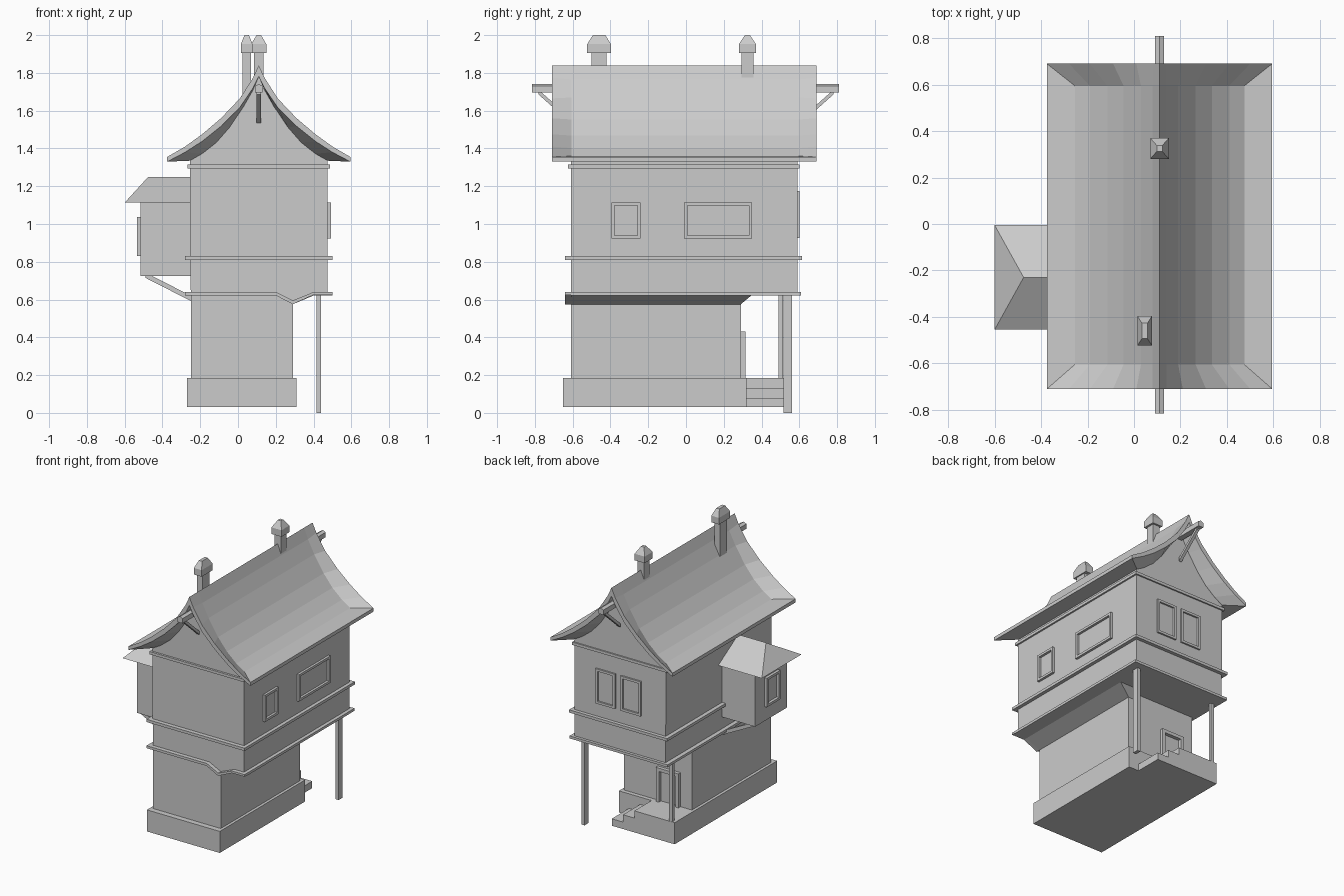
import bpy, bmesh
from mathutils import Vector

if "Cube" in bpy.data.objects:
    bpy.data.objects.remove(bpy.data.objects["Cube"])


def finish(name, bm):
    bmesh.ops.recalc_face_normals(bm, faces=bm.faces)
    me = bpy.data.meshes.new(name)
    bm.to_mesh(me)
    bm.free()
    ob = bpy.data.objects.new(name, me)
    bpy.context.collection.objects.link(ob)
    return ob


def hull(name, pts):
    bm = bmesh.new()
    for p in pts:
        bm.verts.new(p)
    bmesh.ops.convex_hull(bm, input=bm.verts[:])
    bmesh.ops.dissolve_limit(bm, angle_limit=0.01, verts=bm.verts[:], edges=bm.edges[:])
    return finish(name, bm)


def rect(x0, x1, y0, y1, z):
    return [(x0, y0, z), (x1, y0, z), (x1, y1, z), (x0, y1, z)]


def box(name, x0, x1, y0, y1, z0, z1):
    return hull(name, rect(x0, x1, y0, y1, z0) + rect(x0, x1, y0, y1, z1))


def prism(name, prof, y0, y1):
    """Extrude an x-z outline along y."""
    bm = bmesh.new()
    f = bm.faces.new([bm.verts.new((x, y0, z)) for x, z in prof])
    r = bmesh.ops.extrude_face_region(bm, geom=[f])
    verts = [v for v in r["geom"] if isinstance(v, bmesh.types.BMVert)]
    bmesh.ops.translate(bm, vec=(0, y1 - y0, 0), verts=verts)
    return finish(name, bm)


def strut(name, a, b, w, h):
    """Square timber between two points; h is measured in z."""
    pts = []
    d = Vector(b) - Vector(a)
    side = Vector((d.y, -d.x, 0)).normalized() * w / 2
    for p in (Vector(a), Vector(b)):
        for s in (-1, 1):
            for k in (0, h):
                pts.append(p + side * s + Vector((0, 0, k)))
    return hull(name, pts)


def frame(name, axis, wall, out, a0, a1, z0, z1, t=0.017, sill=True):
    """Raised frame on a wall that faces along x or y."""
    lo, hi = sorted((wall, wall + out))
    bars = [(a0, a0 + t, z0, z1), (a1 - t, a1, z0, z1), (a0 + t, a1 - t, z1 - t, z1)]
    if sill:
        bars.append((a0 + t, a1 - t, z0, z0 + t))
    for i, (p, q, r, s) in enumerate(bars):
        n = f"{name}_bar_{i}"
        if axis == "x":
            box(n, lo, hi, p, q, r, s)
        else:
            box(n, p, q, lo, hi, r, s)


# plinth, porch and porch steps
box("plinth", -0.27, 0.31, -0.65, 0.32, 0.03, 0.185)
prism("porch_steps", [(-0.27, 0.03), (0.23, 0.03), (0.23, 0.08), (0.14, 0.08), (0.14, 0.133),
                      (0.05, 0.133), (0.05, 0.185), (-0.27, 0.185)], 0.32, 0.515)

# ground floor with door frame
box("ground_floor", -0.25, 0.29, -0.61, 0.29, 0.185, 0.63)
frame("door_frame", "y", 0.29, 0.025, -0.16, 0.02, 0.185, 0.43, 0.024, False)

# porch posts
box("tall_post", 0.415, 0.44, 0.515, 0.56, 0, 0.625)
box("porch_post", -0.25, -0.225, 0.49, 0.513, 0.185, 0.625)

# corbel under the overhang
hull("corbel", [(0.2, -0.61, 0.625), (0.29, -0.61, 0.575), (0.41, -0.61, 0.625),
                (0.29, 0.29, 0.575), (0.2, 0.29, 0.575), (0.2, 0.29, 0.625),
                (0.29, 0.35, 0.625), (0.41, 0.35, 0.625)])

# roof half-profiles (distance from ridge, height) and thickness
RX = 0.11
inner = [(0, 1.84), (0.03, 1.765), (0.08, 1.67), (0.155, 1.553), (0.225, 1.468), (0.3, 1.402), (0.365, 1.36)]
outer = [(0, 1.84), (0.03, 1.775), (0.1, 1.665), (0.2, 1.56), (0.3, 1.475), (0.39, 1.41), (0.485, 1.355)]
thick = [0.06, 0.055, 0.048, 0.042, 0.037, 0.03, 0.025]


def full(half):
    return [(RX - d, z) for d, z in reversed(half)] + [(RX + d, z) for d, z in half[1:]]


# upper floor with gables
low = [(d, z - t) for (d, z), t in zip(inner, thick)]
prism("upper_floor", [(-0.25, 0.63)] + full(low) + [(0.475, 0.63)], -0.61, 0.59)

# swept roof shell with flared verges and eaves
bm = bmesh.new()
drop = thick[:0:-1] + thick
layers = []
for k in (0, 1):
    rows = []
    for y, half in ((-0.71, outer), (-0.605, inner), (0.595, inner), (0.69, outer)):
        rows.append([bm.verts.new((x, y, z - k * t)) for (x, z), t in zip(full(half), drop)])
    for a, b in zip(rows, rows[1:]):
        for i in range(len(a) - 1):
            bm.faces.new((a[i], a[i + 1], b[i + 1], b[i]))
    for e in (0, -1):
        bm.faces.new([r[e] for r in rows])
    layers.append(rows)
top, bot = layers
for e in (0, -1):
    for i in range(len(drop) - 1):
        bm.faces.new((top[e][i], top[e][i + 1], bot[e][i + 1], bot[e][i]))
    bm.faces.new((top[0][e], top[3][e], bot[3][e], bot[0][e]))
finish("roof", bm)

# trim bands; the lowest one dips over the corbel at the front
box("lower_band", -0.28, 0.5, -0.61, 0.61, 0.622, 0.64)
prism("lower_band_front", [(-0.28, 0.622), (0.2, 0.622), (0.29, 0.575), (0.4, 0.625), (0.5, 0.625),
                           (0.5, 0.64), (0.4, 0.64), (0.29, 0.595), (0.2, 0.64), (-0.28, 0.64)], -0.64, -0.605)
box("middle_band", -0.28, 0.5, -0.64, 0.615, 0.81, 0.83)
box("upper_band", -0.268, 0.487, -0.625, 0.6, 1.295, 1.315)

# windows
frame("small_side_window", "x", 0.475, 0.017, -0.395, -0.24, 0.922, 1.115)
frame("wide_side_window", "x", 0.475, 0.017, -0.01, 0.35, 0.922, 1.115)
frame("back_window_a", "y", 0.59, 0.012, 0.145, 0.3, 0.925, 1.175)
frame("back_window_b", "y", 0.59, 0.012, -0.06, 0.1, 0.925, 1.175)

# ridge beam and its braces
prism("ridge_beam", [(0.09, 1.695), (0.13, 1.695), (0.13, 1.73), (0.11, 1.74), (0.09, 1.73)], -0.815, 0.81)
for name, s in (("front_brace", -1), ("back_brace", 1)):
    strut(name, (RX, s * 0.78, 1.685), (RX, s * 0.6, 1.525), 0.022, 0.025)

# chimneys: shaft plus tapered cap
for name, x, y, w, d, hw, hd, tw, td in (
        ("front_chimney", 0.046, -0.46, 0.022, 0.04, 0.031, 0.063, 0.012, 0.033),
        ("rear_chimney", 0.11, 0.325, 0.026, 0.032, 0.04, 0.045, 0.012, 0.013)):
    box(name + "_shaft", x - w, x + w, y - d, y + d, 1.6, 1.91)
    hull(name + "_cap", rect(x - hw, x + hw, y - hd, y + hd, 1.905)
         + rect(x - hw, x + hw, y - hd, y + hd, 1.952)
         + rect(x - tw, x + tw, y - td, y + td, 2.0))

# side bay with hipped roof, window and struts
box("bay", -0.515, -0.24, -0.41, -0.05, 0.725, 1.115)
hull("bay_roof", rect(-0.6, -0.24, -0.455, -0.005, 1.113)
     + [(-0.475, -0.23, 1.25), (-0.24, -0.23, 1.25)])
frame("bay_window", "x", -0.515, -0.02, -0.31, -0.155, 0.83, 1.038)
for name, y in (("bay_strut_front", -0.385), ("bay_strut_back", -0.075)):
    strut(name, (-0.49, y, 0.715), (-0.245, y, 0.59), 0.025, 0.028)
